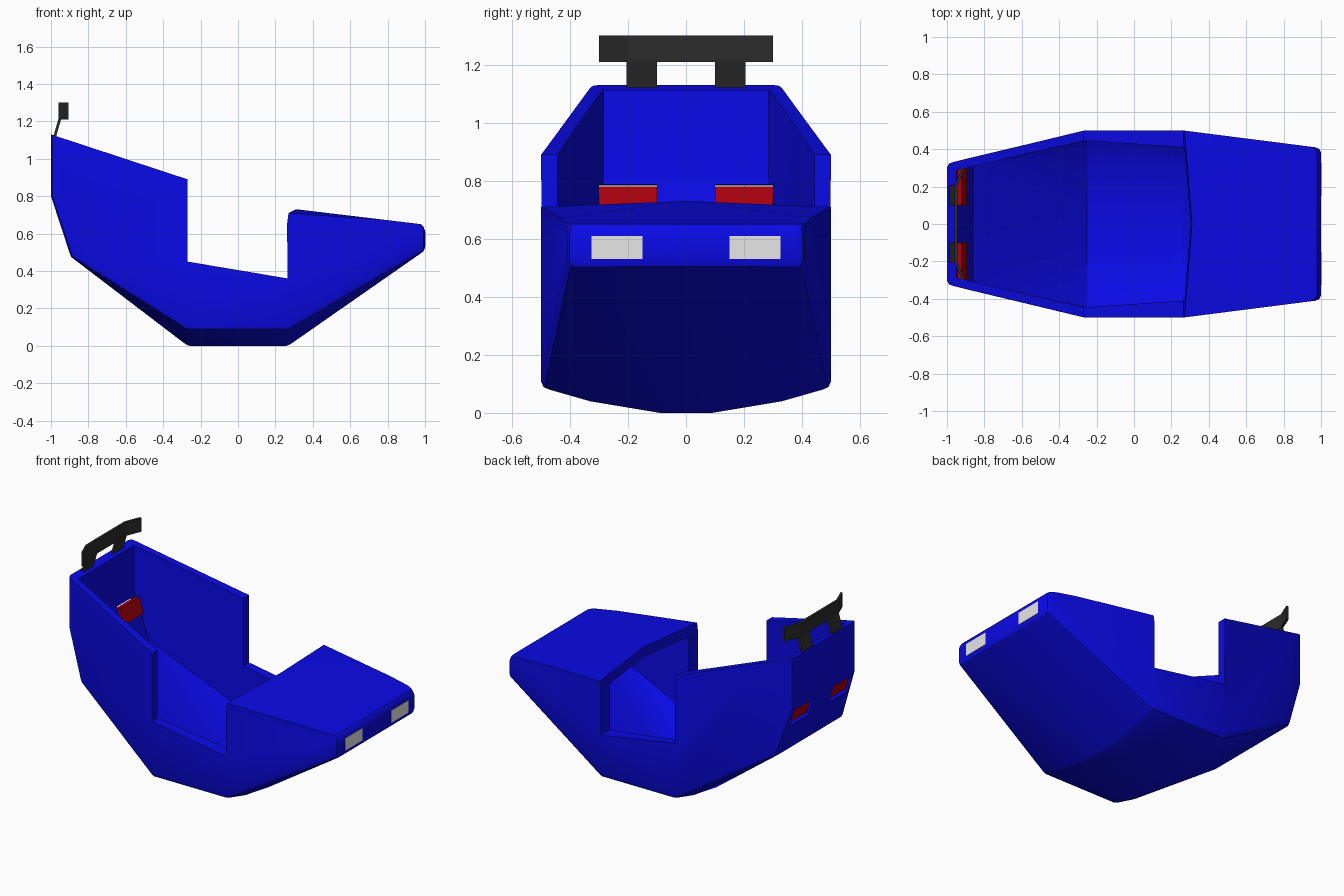
import bpy, bmesh
from itertools import product
from mathutils import Vector

cube = bpy.data.objects.get("Cube")
if cube:
    bpy.data.objects.remove(cube, do_unlink=True)


def material(name, color):
    m = bpy.data.materials.new(name)
    m.use_nodes = True
    m.diffuse_color = (*color, 1)
    for node in m.node_tree.nodes:
        if node.type == 'BSDF_PRINCIPLED':
            node.inputs["Base Color"].default_value = (*color, 1)
    return m


BLUE = material("blue paint", (0.003, 0.003, 0.8))
BLACK = material("black trim", (0.025, 0.025, 0.025))
WHITE = material("headlight white", (0.8, 0.8, 0.8))
RED = material("taillight red", (0.4, 0.0, 0.004))


def add_object(name, bm, mat=None):
    bmesh.ops.recalc_face_normals(bm, faces=bm.faces)
    me = bpy.data.meshes.new(name)
    bm.to_mesh(me)
    bm.free()
    ob = bpy.data.objects.new(name, me)
    bpy.context.collection.objects.link(ob)
    if mat:
        me.materials.append(mat)
    return ob


def mirrored(pts):
    return [(x, s * y, z) for x, y, z in pts for s in (1, -1)]


def hull(name, pts, mat=None, radius=0):
    """Convex solid around the points, with optionally rounded edges."""
    offsets = [Vector((0, 0, 0))]
    if radius:
        offsets = [Vector(d).normalized() * radius
                   for d in product((-1, 0, 1), repeat=3) if any(d)]
    bm = bmesh.new()
    for p, o in product(pts, offsets):
        bm.verts.new(Vector(p) + o)
    bmesh.ops.remove_doubles(bm, verts=bm.verts, dist=0.0005)
    res = bmesh.ops.convex_hull(bm, input=bm.verts)
    loose = {g for g in res["geom_interior"] + res["geom_unused"]
             if isinstance(g, bmesh.types.BMVert)}
    bmesh.ops.delete(bm, geom=list(loose), context='VERTS')
    bmesh.ops.dissolve_limit(bm, angle_limit=0.005, verts=bm.verts, edges=bm.edges)
    return add_object(name, bm, mat)


def prism(name, outline, y0, y1, mat=None):
    """Side outline (x, z) extended between two y values."""
    return hull(name, [(x, y, z) for x, z in outline for y in (y0, y1)], mat)


def cut(target, cutter):
    cutter.hide_render = True
    mod = target.modifiers.new("cut", 'BOOLEAN')
    mod.operation = 'DIFFERENCE'
    mod.solver = 'EXACT'
    mod.object = cutter
    bpy.context.view_layer.objects.active = target
    bpy.ops.object.modifier_apply(modifier=mod.name)
    bpy.data.objects.remove(cutter, do_unlink=True)


# Outer body: rounded block, taller than needed
body = hull("body_shell", mirrored([
    (-.97, .30, 1.4), (-.97, .30, .8), (-.87, .325, .495),
    (-.27, .47, 1.4), (-.26, .47, .11), (-.26, .33, .07), (-.26, .09, .03),
    (.27, .47, 1.4), (.26, .47, .11), (.26, .33, .07), (.26, .09, .03),
    (.97, .38, .615), (.97, .38, .525)]), BLUE, 0.03)

# Hollow cabin, open at the top
cut(body, hull("cabin_cutter", mirrored([
    (-.95, .285, 1.6), (-.95, .285, .81), (-.86, .31, .51),
    (-.27, .445, 1.6), (-.25, .445, .15), (-.25, .33, .09), (-.25, .09, .055),
    (.26, .41, 1.6), (.26, .41, .15), (.26, .33, .09), (.26, .09, .055)])))

# Hollow under the hood
cut(body, hull("hood_cutter", mirrored([
    (.2, .41, .66), (.2, .02, .68), (.2, .41, .15), (.2, .33, .09),
    (.2, .09, .055), (.26, .41, .15), (.26, .33, .09), (.26, .09, .055),
    (.93, .34, .595), (.93, .34, .53)])))

# Rim, doorway and crowned hood line
bm = bmesh.new()
rings = []
for y, bx, bz in ((-.6, .262, .706), (0, .31, .73), (.6, .262, .706)):
    line = [(-1.1, 1.163), (-.27, .89), (-.27, .45), (.265, .36), (bx, bz),
            (.98, .65), (1.1, .63), (1.1, 2), (-1.1, 2)]
    rings.append([bm.verts.new((x, y, z)) for x, z in line])
for a, b in zip(rings, rings[1:]):
    for i in range(len(a)):
        j = (i + 1) % len(a)
        bm.faces.new((a[i], a[j], b[j], b[i]))
bm.faces.new(rings[0])
bm.faces.new(rings[-1][::-1])
bmesh.ops.triangulate(bm, faces=bm.faces)
cut(body, add_object("deck_cutter", bm))

# Taillights set in slots through the sloped tail, headlights on the nose
for side, s in (("left", 1), ("right", -1)):
    cut(body, prism("slot_cutter", [(-1.05, .78), (-1.02, .65), (-.87, .70), (-.90, .79)],
                    s * .1, s * .3))
    prism("taillight_" + side, [(-.966, .763), (-.934, .665), (-.892, .68), (-.922, .781)],
          s * .1, s * .3, RED)
    prism("headlight_" + side, [(.997, .53), (.997, .61), (1.002, .61), (1.002, .53)],
          s * .15, s * .325, WHITE)

# Spoiler: posts, straight blade and forward-swept tips
for side, s in (("left", 1), ("right", -1)):
    prism("spoiler_post_" + side, [(-.99, 1.11), (-.975, 1.11), (-.943, 1.22), (-.958, 1.22)],
          s * .1, s * .205, BLACK)
    hull("spoiler_tip_" + side, [(x, s * y, z) for z in (1.21, 1.3) for x, y in (
        (-.96, .2), (-.945, .2), (-.905, .3), (-.92, .3))], BLACK)
prism("spoiler_blade", [(-.96, 1.21), (-.945, 1.21), (-.945, 1.3), (-.96, 1.3)],
      -.2, .2, BLACK)

# Soft body edges, crisp rims
bpy.ops.object.select_all(action='DESELECT')
body.select_set(True)
bpy.context.view_layer.objects.active = body
bpy.ops.object.shade_smooth_by_angle(angle=0.45)
